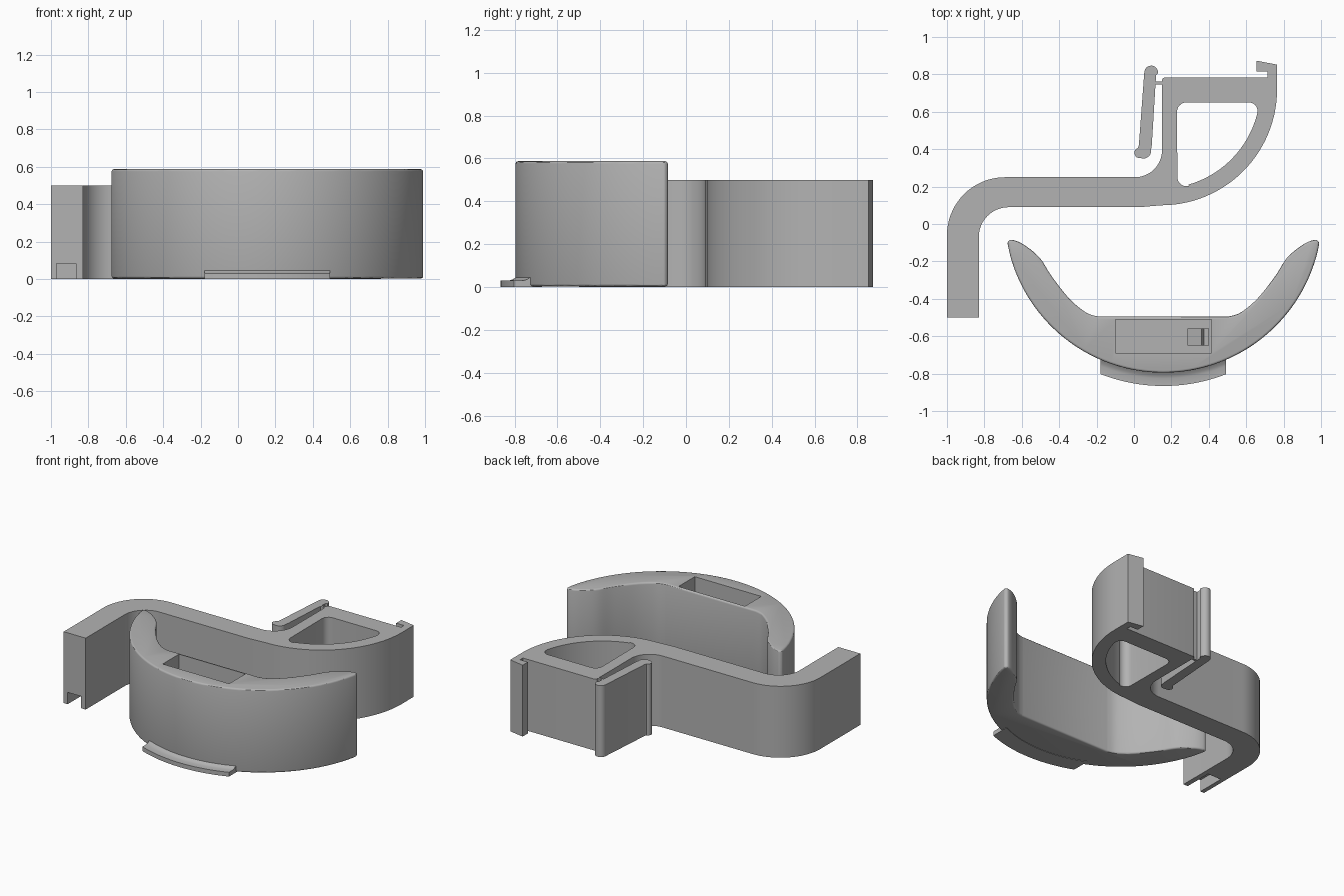
import bpy, bmesh, math

if "Cube" in bpy.data.objects:
    bpy.data.objects.remove(bpy.data.objects["Cube"])

grey = bpy.data.materials.new("plain_grey")
grey.diffuse_color = (0.45, 0.45, 0.45, 1)
grey.use_nodes = True
grey.node_tree.nodes["Principled BSDF"].inputs["Base Color"].default_value = grey.diffuse_color


def arc(cx, cy, r, a0, a1, n=12):
    """Points on a circle from angle a0 to a1 in degrees."""
    return [(cx + r * math.cos(math.radians(a0 + (a1 - a0) * i / n)),
             cy + r * math.sin(math.radians(a0 + (a1 - a0) * i / n))) for i in range(n + 1)]


def smooth_path(pts, n=5):
    """Catmull-Rom curve through a few points."""
    p = [pts[0]] + pts + [pts[-1]]
    out = []
    for k in range(1, len(p) - 2):
        for i in range(n):
            t = i / n
            out.append(tuple(0.5 * (2 * b + (c - a) * t + (2 * a - 5 * b + 4 * c - d) * t * t
                             + (3 * b - a - 3 * c + d) * t ** 3)
                             for a, b, c, d in zip(p[k - 1], p[k], p[k + 1], p[k + 2])))
    return out + [pts[-1]]


def finish(name, bm):
    bmesh.ops.recalc_face_normals(bm, faces=bm.faces)
    mesh = bpy.data.meshes.new(name)
    bm.to_mesh(mesh)
    bm.free()
    mesh.materials.append(grey)
    ob = bpy.data.objects.new(name, mesh)
    bpy.context.collection.objects.link(ob)
    return ob


def prism(name, pts, z0, z1):
    """Extrude a flat outline from z0 up to z1."""
    bm = bmesh.new()
    face = bm.faces.new([bm.verts.new((x, y, z0)) for x, y in pts])
    top = bmesh.ops.extrude_face_region(bm, geom=[face])["geom"]
    bmesh.ops.translate(bm, vec=(0, 0, z1 - z0),
                        verts=[v for v in top if isinstance(v, bmesh.types.BMVert)])
    bmesh.ops.remove_doubles(bm, verts=bm.verts, dist=0.0005)
    return finish(name, bm)


def rect(x0, x1, y0, y1):
    return [(x0, y0), (x1, y0), (x1, y1), (x0, y1)]


def apply(ob, mod):
    bpy.context.view_layer.objects.active = ob
    bpy.ops.object.modifier_apply(modifier=mod.name)


def cut(ob, cutter):
    mod = ob.modifiers.new("cut", 'BOOLEAN')
    mod.operation, mod.solver, mod.object = 'DIFFERENCE', 'EXACT', cutter
    apply(ob, mod)
    bpy.data.objects.remove(cutter)


def shade(ob):
    bpy.ops.object.select_all(action='DESELECT')
    ob.select_set(True)
    bpy.context.view_layer.objects.active = ob
    bpy.ops.object.shade_smooth_by_angle(angle=math.radians(30))


H = 0.5
# S-shaped arm with hooked flange at its end
outline = [(-1, -0.5), (-0.83, -0.5)]
outline += arc(-0.67, -0.07, 0.16, 180, 90)
outline += [(0.03, 0.09)]
outline += arc(0.145, 0.72, 0.62, -90, 0, 28)
outline += [(0.765, 0.852), (0.655, 0.873), (0.655, 0.815), (0.715, 0.815), (0.715, 0.783)]
outline += arc(0.165, 0.768, 0.015, 90, 180, 4)
outline += arc(0.005, 0.395, 0.145, 0, -90)
outline += arc(-0.69, -0.06, 0.31, 90, 180, 18)
arm = prism("arm", outline, 0, H)

# Rounded opening through the arm
hole = arc(0.145, 0.72, 0.53, -74, -13.7, 18) + arc(0.615, 0.605, 0.045, -13.7, 90, 8)
hole += arc(0.28, 0.6, 0.05, 90, 180, 6) + arc(0.28, 0.25, 0.048, 180, 286, 8)
cut(arm, prism("hole_cutter", hole, -0.1, H + 0.1))

# Notch under the free end of the arm
cut(arm, prism("notch_cutter", rect(-0.97, -0.865, -0.6, -0.3), -0.1, 0.083))
shade(arm)

# Spring lever and its thin hinge
lever = arc(0.092, 0.81, 0.037, 172, 0, 8) + [(0.128, 0.805), (0.118, 0.795), (0.095, 0.42)]
lever += arc(0.05, 0.392, 0.042, 10, -90, 6) + arc(0.03, 0.38, 0.028, -80, -250, 8) + [(0.026, 0.42)]
shade(prism("lever", lever, 0, H))
prism("hinge", rect(0.1, 0.165, 0.747, 0.762), 0, H)

# Crescent cradle
CX, CY, R = 0.157, 0.054, 0.849
left = smooth_path([(-0.674, -0.115), (-0.674, -0.097), (-0.652, -0.085), (-0.59, -0.11),
                    (-0.505, -0.18), (-0.44, -0.28), (-0.345, -0.4), (-0.255, -0.474), (-0.19, -0.495)])
right = [(2 * CX - x, y) for x, y in reversed(left)]
a = math.degrees(math.asin(0.19 / R))
cradle = prism("cradle", left + right + arc(CX, CY, R, -a, a - 180, 56)[:-1], 0.003, 0.587)
bevel = cradle.modifiers.new("rounded_rims", 'BEVEL')
bevel.width, bevel.segments, bevel.use_clamp_overlap = 0.012, 3, False
bevel.limit_method, bevel.angle_limit = 'ANGLE', math.radians(50)
apply(cradle, bevel)

# Pocket sunk into the cradle
cut(cradle, prism("pocket_cutter", rect(-0.1, 0.415, -0.69, -0.51), 0.1, 0.8))
shade(cradle)

# Small ramped catch on the pocket floor
bm = bmesh.new()
ends = [[bm.verts.new((x, y, z)) for x, z in
         ((0.285, 0.09), (0.4, 0.09), (0.4, 0.13), (0.375, 0.13), (0.36, 0.16), (0.285, 0.11))]
        for y in (-0.65, -0.56)]
for e in ends:
    bm.faces.new(e)
for i in range(6):
    j = (i + 1) % 6
    bm.faces.new((ends[0][i], ends[0][j], ends[1][j], ends[1][i]))
finish("pocket_catch", bm)

# Curved lip along the foot of the cradle
bm = bmesh.new()
section = [(0.8, 0), (0.92, 0), (0.92, 0.03), (0.88, 0.03), (0.864, 0.035), (0.849, 0.045), (0.8, 0.045)]
rows = []
for i in range(25):
    dx = -0.335 + 0.67 * i / 24
    rows.append([bm.verts.new((CX + dx, CY - math.sqrt(r * r - dx * dx), z)) for r, z in section])
for p, q in zip(rows, rows[1:]):
    for k in range(len(section)):
        m = (k + 1) % len(section)
        bm.faces.new((p[k], p[m], q[m], q[k]))
bm.faces.new(rows[0])
bm.faces.new(rows[-1])
shade(finish("lip", bm))
